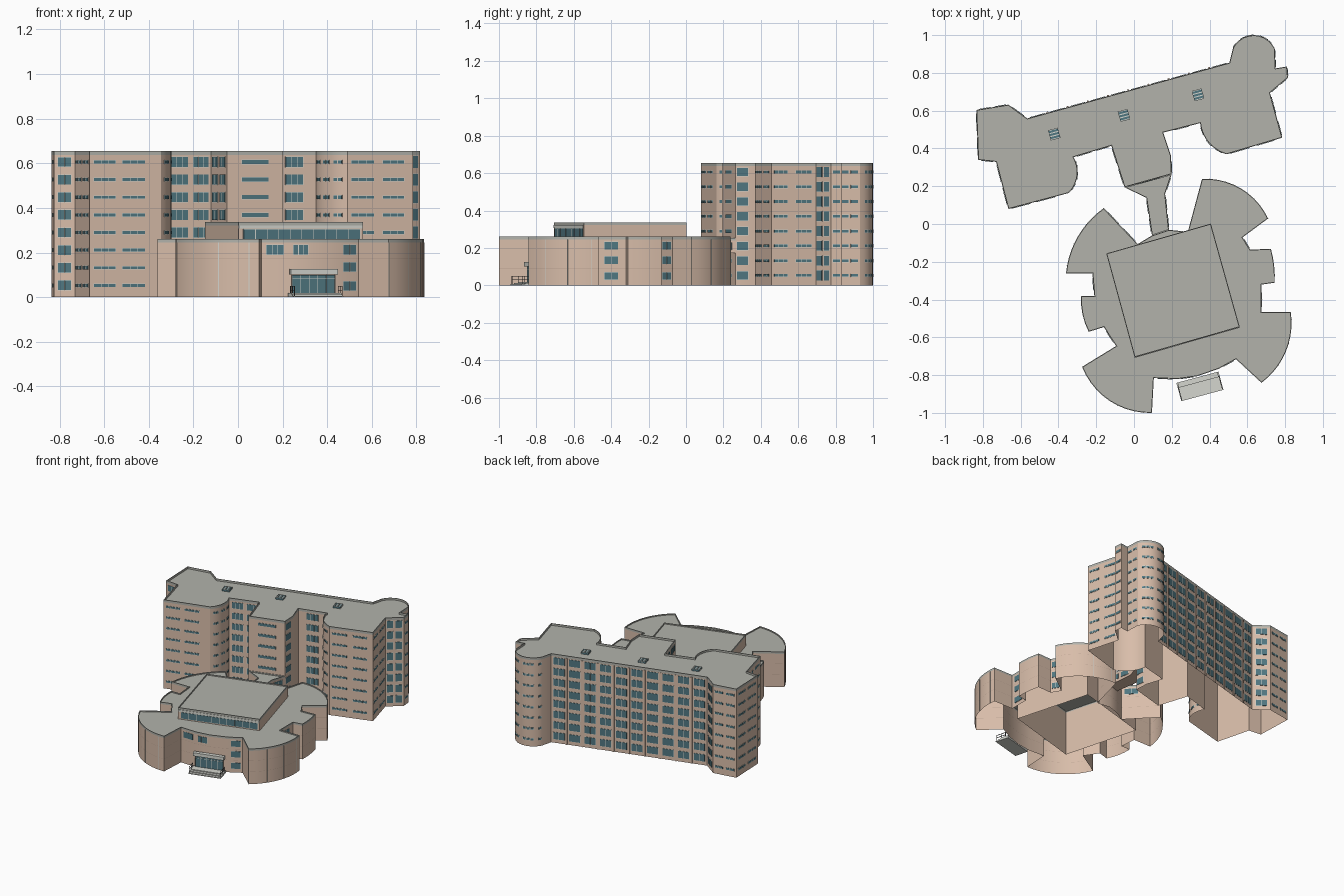
import bpy, bmesh, math
from mathutils import Vector, Matrix

if "Cube" in bpy.data.objects:
    bpy.data.objects.remove(bpy.data.objects["Cube"])


def material(name, rgb):
    m = bpy.data.materials.new(name)
    m.diffuse_color = (*rgb, 1)
    m.use_nodes = True
    m.node_tree.nodes["Principled BSDF"].inputs["Base Color"].default_value = m.diffuse_color
    return m


TAN = material("tan_wall", (0.69, 0.51, 0.40))
JOINT = material("brown_joint", (0.52, 0.38, 0.30))
ROOF = material("grey_roof", (0.445, 0.45, 0.41))
GLASS = material("teal_glass", (0.08, 0.185, 0.22))
TRIM = material("pale_trim", (0.66, 0.67, 0.62))
DARK = material("dark_metal", (0.10, 0.10, 0.10))


def finish(name, bm, mats):
    me = bpy.data.meshes.new(name)
    bm.to_mesh(me)
    bm.free()
    me.transform(Matrix.Translation((.005, -.006, 0)))
    for m in mats:
        me.materials.append(m)
    ob = bpy.data.objects.new(name, me)
    bpy.context.collection.objects.link(ob)
    return ob


def arc(a, b, c, n=10):
    """Points on the circle from a through b to c."""
    (ax, ay), (bx, by), (cx, cy) = a, b, c
    d = 2 * (ax * (by - cy) + bx * (cy - ay) + cx * (ay - by))
    A, B, C = ax * ax + ay * ay, bx * bx + by * by, cx * cx + cy * cy
    ox = (A * (by - cy) + B * (cy - ay) + C * (ay - by)) / d
    oy = (A * (cx - bx) + B * (ax - cx) + C * (bx - ax)) / d
    r = math.hypot(ax - ox, ay - oy)
    t0, t1 = math.atan2(ay - oy, ax - ox), math.atan2(cy - oy, cx - ox)
    tm = math.atan2(by - oy, bx - ox)
    sweep = (t1 - t0) % math.tau
    if (tm - t0) % math.tau > sweep:
        sweep -= math.tau
    return [(ox + r * math.cos(t0 + sweep * i / n), oy + r * math.sin(t0 + sweep * i / n))
            for i in range(n + 1)]


def inset(pts, w):
    out = []
    for i, p in enumerate(pts):
        p = Vector(p)
        e = (p - Vector(pts[i - 1])).normalized()
        f = (Vector(pts[(i + 1) % len(pts)]) - p).normalized()
        n1, n2 = Vector((-e.y, e.x)), Vector((-f.y, f.x))
        out.append(p + (n1 + n2) / max(1 + n1.dot(n2), 0.3) * w)
    return out


def shell(name, outline, z0, bands, hole=None, lip=0.005, drop=0.008, floor=False):
    """Walls in height bands, a parapet lip and a sunken roof; open below."""
    bm = bmesh.new()
    n = len(outline)

    def ring(pts, z):
        return [bm.verts.new((p[0], p[1], z)) for p in pts]

    def skin(lo, hi, mi):
        for i in range(n):
            j = (i + 1) % n
            bm.faces.new((lo[i], lo[j], hi[j], hi[i])).material_index = mi

    low = ring(outline, z0)
    if floor:
        bm.faces.new(low[::-1])
    for z, mi in bands:
        top = ring(outline, z)
        skin(low, top, mi)
        low = top
    inner = inset(outline, lip)
    a, b = ring(inner, z), ring(inner, z - drop)
    skin(low, a, 2)
    skin(a, b, 2)
    edges = [bm.edges.get((b[i], b[(i + 1) % n])) for i in range(n)]
    if hole:
        h = ring(hole, z - drop)
        edges += [bm.edges.new((h[i], h[(i + 1) % len(h)])) for i in range(len(h))]
    res = bmesh.ops.triangle_fill(bm, use_beauty=True, use_dissolve=False, edges=edges, normal=(0, 0, 1))
    for f in res["geom"]:
        if isinstance(f, bmesh.types.BMFace):
            f.normal_update()
            if f.normal.z < 0:
                f.normal_flip()
            f.material_index = 2
    ob = finish(name, bm, [TAN, JOINT, ROOF])
    for f in ob.data.polygons:
        f.use_smooth = True
    ob.data.set_sharp_from_angle(angle=math.radians(25))
    return ob


def box(bm, p, q, s0, s1, d0, d1, z0, z1):
    """Box along wall p-q: s is distance along it, d is distance outward."""
    p = Vector(p)
    u = (Vector(q) - p).normalized()
    n = Vector((u.y, -u.x))
    c = p + u * (s0 + s1) / 2 + n * (d0 + d1) / 2
    m = Matrix(((u.x * (s1 - s0), -n.x * (d1 - d0), 0, c.x),
                (u.y * (s1 - s0), -n.y * (d1 - d0), 0, c.y),
                (0, 0, z1 - z0, (z0 + z1) / 2), (0, 0, 0, 1)))
    bmesh.ops.create_cube(bm, size=1, matrix=m)


def windows(bms, p, q, spans, rows, h, panes=2):
    glass, frame = bms
    L = (Vector(q) - Vector(p)).length
    for z in rows:
        for t0, t1 in spans:
            a, b = t0 * L, t1 * L
            box(frame, p, q, a - .002, b + .002, .0003, .0015, z - h / 2 - .002, z + h / 2 + .002)
            box(glass, p, q, a, b, .0003, .003, z - h / 2, z + h / 2)
            for k in range(1, panes):
                m = a + (b - a) * k / panes
                box(frame, p, q, m - .0012, m + .0012, .001, .004, z - h / 2, z + h / 2)


def arc_windows(bms, pts, rows, h, skip=3):
    for i in range(len(pts) - 1):
        if i % skip:
            windows(bms, pts[i], pts[i + 1], [(.12, .88)], rows, h, 1)


# Tower
left_arc = arc((-.35, .17), (-.305, .26), (-.325, .36))
right_arc = arc((.345, .54), (.395, .43), (.485, .375))
bump = arc((.74, .935), (.635, 1.006), (.52, .94))
tower = [(-.84, .61), (-.83, .345), (-.735, .335), (-.67, .085), *left_arc, (-.125, .42),
         (-.055, .2), (.195, .27), (.19, .37), (.15, .49), *right_arc, (.78, .463), (.715, .70),
         (.81, .78), (.805, .84), (.745, .83), *bump, (.50, .86), (-.57, .565), (-.67, .638)]
shell("tower", tower, 0, [(.638, 0), (.655, 2)], drop=.014)

FL = [.053 + .079 * k for k in range(8)]
tw = (bmesh.new(), bmesh.new())
PAIR = [(.08, .42), (.56, .9)]
for p, q, spans, h, panes in [
        ((-.83, .345), (-.735, .335), [(.2, .8)], .042, 2),
        ((-.735, .335), (-.67, .085), PAIR, .014, 3),
        ((-.67, .085), (-.35, .17), [(.06, .36), (.46, .77)], .013, 3),
        ((-.325, .36), (-.125, .42), [(.1, .47), (.6, .93)], .044, 3),
        ((-.125, .42), (-.055, .2), PAIR, .044, 2),
        ((-.055, .2), (.195, .27), [(.27, .74)], .018, 1),
        ((.195, .27), (.19, .37), [(.08, .68)], .044, 2),
        ((.15, .49), (.345, .54), [(.3, .7)], .044, 3),
        ((.485, .375), (.78, .463), [(.06, .4), (.54, .86)], .013, 3),
        ((.78, .463), (.715, .70), [(.06, .36), (.55, .9)], .014, 3),
        ((.715, .70), (.81, .78), PAIR, .052, 1),
        ((.81, .78), (.805, .84), [(.2, .8)], .014, 1),
        ((.745, .83), (.74, .935), PAIR, .014, 1),
        ((-.57, .565), (-.67, .638), [(.2, .8)], .044, 2),
        ((-.67, .638), (-.84, .61), PAIR, .014, 2),
        ((-.84, .61), (-.83, .345), PAIR, .014, 3)]:
    windows(tw, p, q, spans, FL, h, panes)
arc_windows(tw, left_arc, FL, .014)
arc_windows(tw, right_arc, FL, .014)
arc_windows(tw, bump, FL, .014, 4)

# Back wall: ten bays of windows between thin piers
B0, B1 = (.50, .86), (-.57, .565)
windows(tw, B0, B1, [((i + .15) / 10, (i + .85) / 10) for i in range(10)], FL, .05, 2)
piers = bmesh.new()
BL = math.dist(B0, B1)
for i in range(1, 10):
    box(piers, B0, B1, BL * i / 10 - .005, BL * i / 10 + .005, .0003, .006, 0, .638)
finish("tower_back_piers", piers, [TAN])
finish("tower_glass", tw[0], [GLASS])
finish("tower_window_frames", tw[1], [TRIM])

# Skylights on the tower roof
sky, bars = bmesh.new(), bmesh.new()
U = Vector((.966, .259))
for x, y in [(-.427, .482), (-.058, .581), (.334, .69)]:
    p = Vector((x, y)) - U * .026
    q = p + U * .052
    box(sky, p, q, 0, .052, -.028, .028, .636, .652)
    for k in range(4):
        box(bars, p, q, -.001, .053, -.028 + .0165 * k, -.0225 + .0165 * k, .64, .654)
finish("tower_skylights", sky, [GLASS])
finish("skylight_bars", bars, [TRIM])

# Low round building: four lobes and side bays around the raised hall
lobes = [arc((-.165, .09), (-.308, -.07), (-.365, -.255)),
         arc((-.28, -.75), (-.135, -.93), (.09, -.994)),
         arc((.67, -.835), (.785, -.70), (.825, -.46)),
         arc((.705, .035), (.56, .195), (.355, .245))]
front = [(.10, -.81), (.225, -.815), (.33, -.80), (.445, -.76), (.535, -.71)]
low = [*lobes[0], (-.225, -.255), (-.215, -.375), *arc((-.285, -.375), (-.275, -.485), (-.245, -.565), 4),
       (-.165, -.54), (-.10, -.64), *lobes[1], *front, *lobes[2], (.67, -.46), (.67, -.315),
       *arc((.74, -.305), (.737, -.215), (.72, -.125), 4), (.61, -.13), (.57, -.065), *lobes[3],
       (.28, -.035), (.18, -.025), (.09, -.055), (.015, -.10)]
hall = [(-.152, -.15), (-.002, -.70), (.555, -.54), (.402, .008)]
shell("low_building", low, 0,
      [(.09, 0), (.0915, 1), (.172, 0), (.1735, 1), (.246, 0), (.26, 2)], hole=hall)
shell("raised_hall", hall, 0, [(.322, 0), (.336, 2)])

joints = bmesh.new()
for lobe in lobes:
    for i in (0, 3, 6, 9):
        box(joints, lobe[i], lobe[i + 1], 0, .003, .0003, .002, 0, .246)
finish("lobe_wall_joints", joints, [TRIM])

lw = (bmesh.new(), bmesh.new())
LF = [.05, .135, .213]
for i in (0, 1):
    windows(lw, front[i], front[i + 1], [(.18, .8)], LF[2:], .042, 3)
windows(lw, front[3], front[4], [(.25, .87)], LF, .042, 2)
for p, q, spans in [((.67, -.46), (.67, -.315), [(.2, .7)]),
                    ((.61, -.13), (.57, -.065), [(.15, .85)]),
                    ((-.225, -.255), (-.215, -.375), [(.2, .75)]),
                    ((-.165, -.54), (-.10, -.64), [(.2, .8)])]:
    windows(lw, p, q, spans, LF, .04, 2)
windows(lw, (.015, -.10), (-.165, .09), PAIR, LF[2:], .04, 2)
windows(lw, hall[1], hall[2], [(.04, .975)], [.282], .044, 10)
box(lw[1], hall[1], hall[2], .0, .577, .0003, .003, .307, .322)

# Raised link between the two buildings
link = [(-.055, .2), (.06, .145), (.09, -.055), (.18, -.025), (.16, .165), (.195, .27)]
shell("link_corridor", link, .172, [(.24, 0), (.252, 2)], floor=True)
windows(lw, link[1], link[2], PAIR, [.21], .036, 2)
windows(lw, link[3], link[4], PAIR, [.21], .036, 2)
windows(lw, link[4], link[5], [(.2, .8)], [.21], .036, 2)
finish("low_glass", lw[0], [GLASS])
finish("low_window_frames", lw[1], [TRIM])

# Entrance: glazed front, canopy, steps and railings
E0, E1 = (.222, -.845), (.445, -.785)
EL = math.dist(E0, E1)
porch, trim, steps, rail = (bmesh.new() for _ in range(4))
box(porch, E0, E1, .016, EL - .016, -.006, 0, .018, .1)
for k in range(6):
    s = .016 + (EL - .032) * k / 5
    box(trim, E0, E1, s - .001, s + .001, -.004, .002, .018, .1)
box(trim, E0, E1, .016, EL - .016, 0, .002, .082, .084)
box(trim, E0, E1, .006, EL - .006, -.01, .018, .102, .126)
for k in range(3):
    box(steps, E0, E1, 0, EL, -.01, .09 - .02 * k, .006 * k, .006 * (k + 1))
for s in (.003, EL - .006):
    for d in (.012, .047, .082):
        box(rail, E0, E1, s, s + .003, d, d + .003, 0, .05)
    for z in (.03, .048):
        box(rail, E0, E1, s, s + .003, .012, .085, z, z + .003)
finish("entrance_glass", porch, [GLASS])
finish("entrance_canopy_and_frames", trim, [TRIM])
finish("entrance_steps", steps, [TRIM])
finish("entrance_railings", rail, [DARK])
